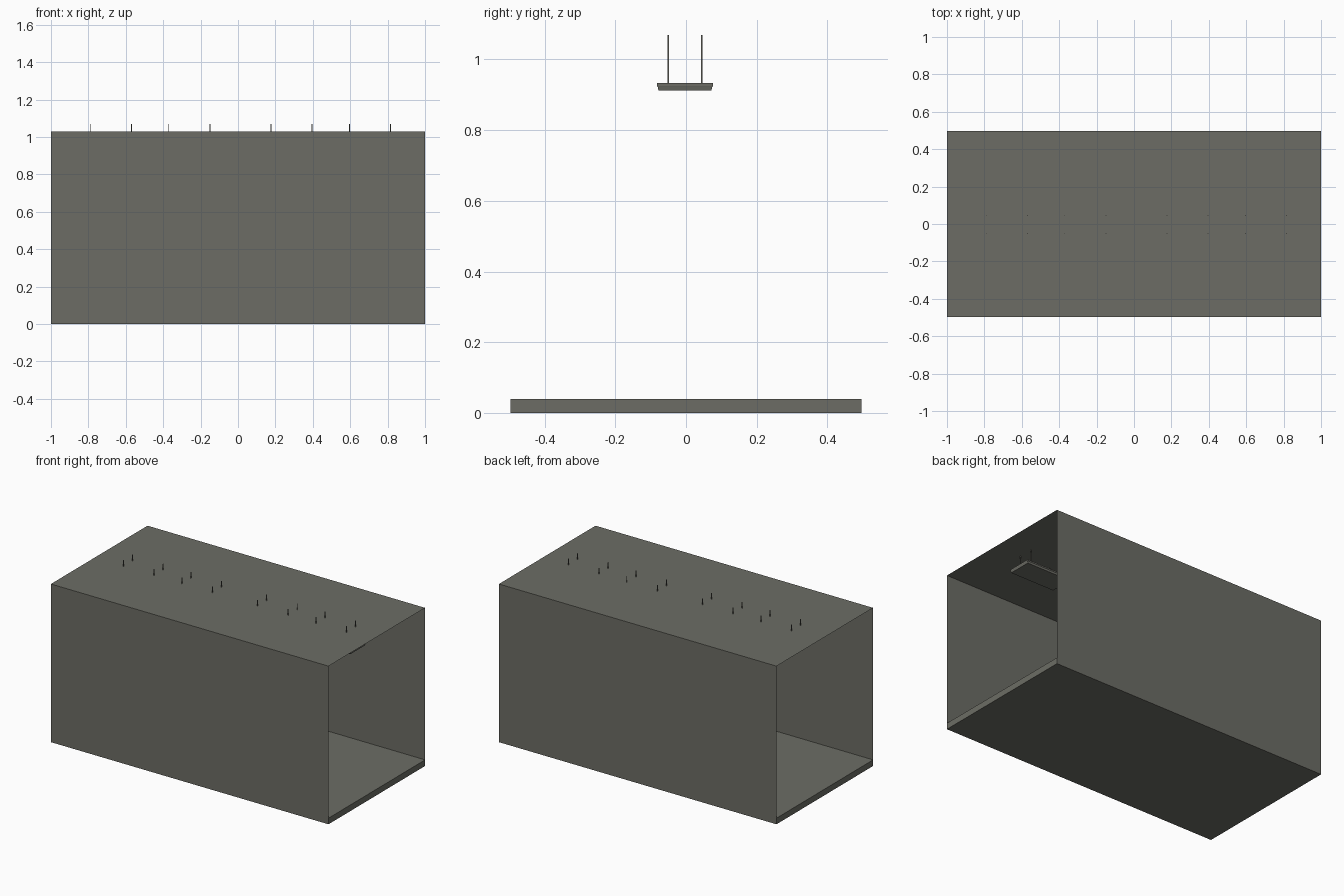
import bpy, bmesh

if "Cube" in bpy.data.objects:
    bpy.data.objects.remove(bpy.data.objects["Cube"])

# One flat warm grey for everything
grey = bpy.data.materials.new("warm_grey")
grey.diffuse_color = (0.15, 0.152, 0.13, 1)
grey.use_nodes = True
grey.node_tree.nodes["Principled BSDF"].inputs["Base Color"].default_value = grey.diffuse_color


def finish(name, bm):
    me = bpy.data.meshes.new(name)
    bm.to_mesh(me)
    bm.free()
    me.materials.append(grey)
    ob = bpy.data.objects.new(name, me)
    bpy.context.collection.objects.link(ob)
    return ob


def sheet(name, corners):
    bm = bmesh.new()
    bm.faces.new([bm.verts.new(c) for c in corners])
    return finish(name, bm)


def loft(name, cx, cy, sections):
    """Closed block from rectangular sections (z, half x, half y), low to high."""
    bm = bmesh.new()
    rings = [[bm.verts.new((cx + sx * hx, cy + sy * hy, z))
              for sx, sy in ((-1, -1), (1, -1), (1, 1), (-1, 1))]
             for z, hx, hy in sections]
    bm.faces.new(rings[0][::-1])
    bm.faces.new(rings[-1])
    for a, b in zip(rings, rings[1:]):
        for i in range(4):
            j = (i + 1) % 4
            bm.faces.new((a[i], a[j], b[j], b[i]))
    return finish(name, bm)


W, D, H = 1.0, 0.497, 1.03

# Floor slab, thin side walls and ceiling; both ends stay open
loft("floor_slab", 0, 0, [(0, W, D), (0.04, W, D)])
sheet("front_wall", [(-W, -D, 0), (W, -D, 0), (W, -D, H), (-W, -D, H)])
sheet("back_wall", [(W, D, 0), (-W, D, 0), (-W, D, H), (W, D, H)])
sheet("ceiling", [(-W, -D, H), (W, -D, H), (W, D, H), (-W, D, H)])

# Four hanging light panels, each on four thin wires through the ceiling
for n, cx in enumerate((-0.68, -0.26, 0.286, 0.706), 1):
    cy = -0.003
    loft(f"light_panel_{n}", cx, cy,
         [(0.912, 0.159, 0.075), (0.922, 0.161, 0.077),
          (0.924, 0.162, 0.079), (0.933, 0.162, 0.079)])
    for sx in (-1, 1):
        for sy in (-1, 1):
            loft(f"hanging_wire_{n}", cx + sx * 0.11, cy + sy * 0.047,
                 [(0.932, 0.002, 0.002), (1.07, 0.002, 0.002)])
